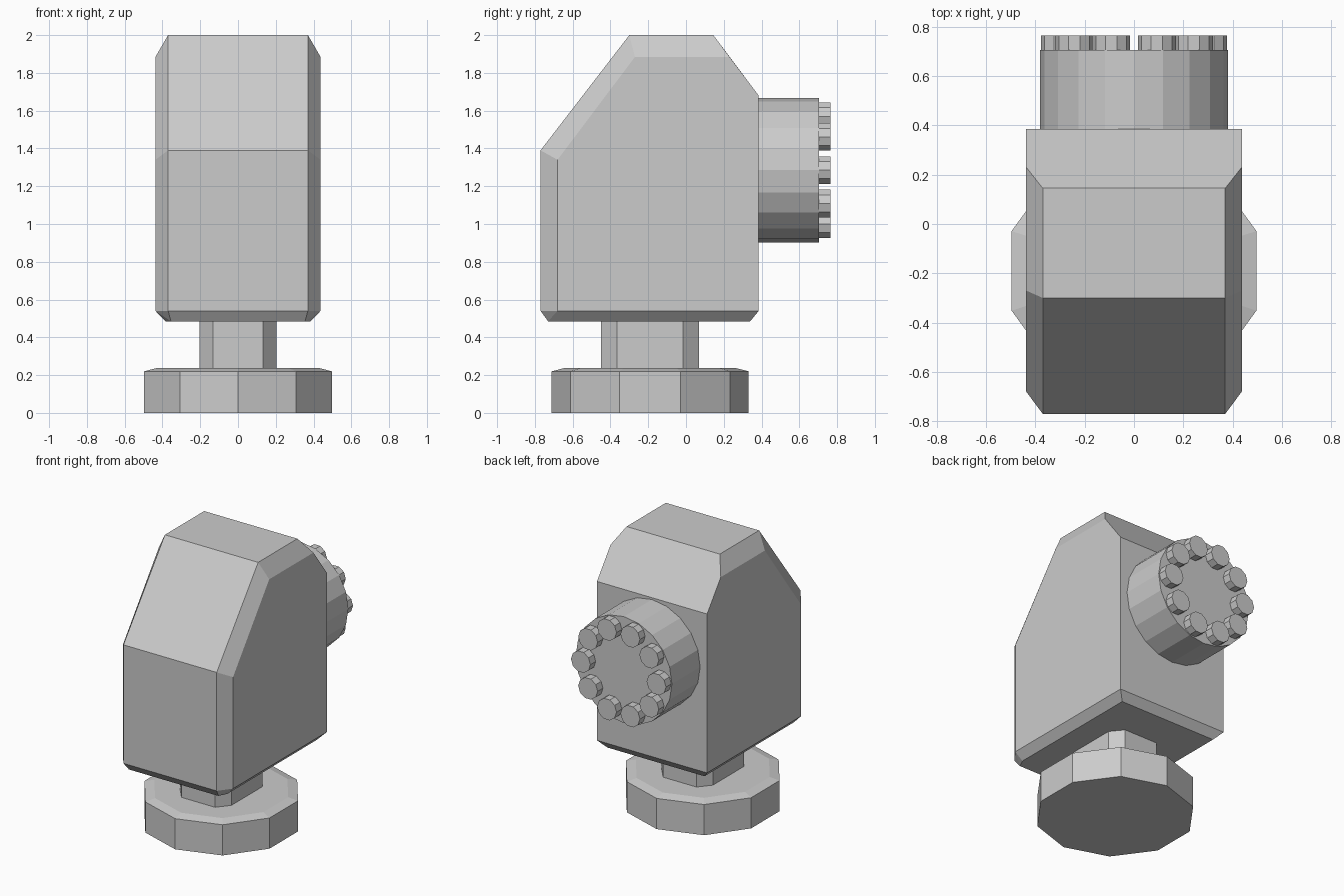
import bpy, bmesh
from math import sin, cos, pi

if "Cube" in bpy.data.objects:
    bpy.data.objects.remove(bpy.data.objects["Cube"])


def finish(bm, name):
    bmesh.ops.recalc_face_normals(bm, faces=bm.faces)
    mesh = bpy.data.meshes.new(name)
    bm.to_mesh(mesh)
    bm.free()
    ob = bpy.data.objects.new(name, mesh)
    bpy.context.collection.objects.link(ob)
    return ob


def loft(name, rings):
    """Skin a stack of closed rings and cap both ends."""
    bm = bmesh.new()
    loops = [[bm.verts.new(p) for p in ring] for ring in rings]
    n = len(loops[0])
    for a, b in zip(loops, loops[1:]):
        for i in range(n):
            j = (i + 1) % n
            bm.faces.new((a[i], a[j], b[j], b[i]))
    bm.faces.new(loops[0])
    bm.faces.new(loops[-1])
    return finish(bm, name)


def disc_z(r, n, cy, z):
    return [(r * sin(2 * pi * i / n), cy - r * cos(2 * pi * i / n), z) for i in range(n)]


def disc_y(r, n, cx, cz, y):
    return [(cx + r * cos(2 * pi * i / n), y, cz + r * sin(2 * pi * i / n)) for i in range(n)]


# Chamfered housing: convex block from its mirrored right-hand corners
corners = [
    (.37, -.77, .54), (.37, -.77, 1.39), (.37, -.30, 2), (.37, .145, 2),
    (.437, -.68, .54), (.437, -.68, 1.34), (.437, -.27, 1.885),
    (.437, .23, 1.885), (.437, .385, 1.68), (.437, .385, .54),
    (.355, -.73, .485), (.385, -.67, .485), (.385, .34, .485),
]
bm = bmesh.new()
for x, y, z in corners:
    bm.verts.new((x, y, z))
    bm.verts.new((-x, y, z))
bmesh.ops.convex_hull(bm, input=bm.verts[:])
bmesh.ops.dissolve_limit(bm, angle_limit=.04, verts=bm.verts[:], edges=bm.edges[:])
finish(bm, "housing")

# Ten-sided foot with a shallow top bevel
CY = -.19
loft("foot", [disc_z(.522, 10, CY, 0), disc_z(.522, 10, CY, .22), disc_z(.455, 10, CY, .237)])

# Stem: rectangle with cut corners
quarter = [(.203, .175), (.133, .26)]
outline = (quarter + [(-x, y) for x, y in reversed(quarter)]
           + [(-x, -y) for x, y in quarter] + [(x, -y) for x, y in reversed(quarter)])
loft("stem", [[(x, CY + y, z) for x, y in outline] for z in (.23, .49)])

# Rear drum with a ring of ten bolts
CZ = 1.285
loft("drum", [disc_y(.382, 20, 0, CZ, y) for y in (.38, .705)])
for k in range(10):
    a = k * pi / 5
    cx, cz = .3 * cos(a), CZ + .3 * sin(a)
    loft(f"bolt_{k + 1}", [disc_y(.077, 10, cx, cz, y) for y in (.70, .765)])
